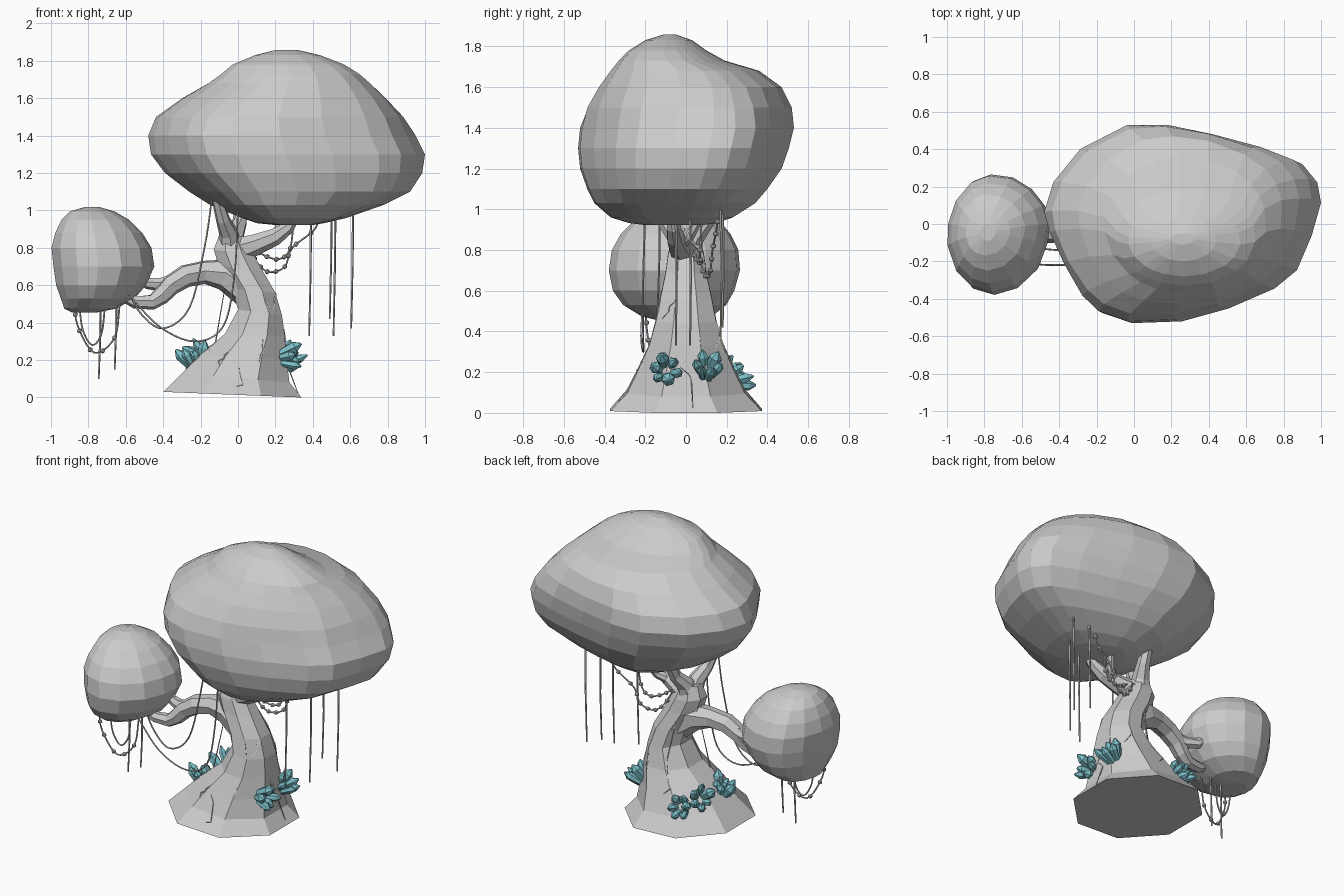
import bpy, bmesh, math, random
from mathutils import Vector, Matrix

if "Cube" in bpy.data.objects:
    bpy.data.objects.remove(bpy.data.objects["Cube"])

random.seed(4)


def finish(name, bm, mat=None):
    bmesh.ops.recalc_face_normals(bm, faces=bm.faces)
    me = bpy.data.meshes.new(name)
    bm.to_mesh(me)
    bm.free()
    ob = bpy.data.objects.new(name, me)
    bpy.context.collection.objects.link(ob)
    if mat:
        me.materials.append(mat)
    return ob


def loft(bm, rings):
    """Skin a stack of equal-length rings and cap both ends."""
    rows = [[bm.verts.new(p) for p in r] for r in rings]
    n = len(rows[0])
    for a, b in zip(rows, rows[1:]):
        for i in range(n):
            j = (i + 1) % n
            bm.faces.new((a[i], a[j], b[j], b[i]))
    bm.faces.new(rows[0])
    bm.faces.new(rows[-1])


def tube(bm, pts, radii, sides):
    """Tube along points, frame carried along the path."""
    pts = [Vector(p) for p in pts]
    u, rings = Vector((0.31, 0.9, 0.2)), []
    for i, p in enumerate(pts):
        d = (pts[min(i + 1, len(pts) - 1)] - pts[max(i - 1, 0)]).normalized()
        u = (u - d * u.dot(d)).normalized()
        v = d.cross(u)
        angles = [math.tau * k / sides for k in range(sides)]
        rings.append([p + (u * math.cos(a) + v * math.sin(a)) * radii[i] for a in angles])
    loft(bm, rings)


def smooth(pts, steps=5):
    """Catmull-Rom path through a few points."""
    p = [Vector(q) for q in pts]
    p = [2 * p[0] - p[1]] + p + [2 * p[-1] - p[-2]]
    out = []
    for a, b, c, d in zip(p, p[1:], p[2:], p[3:]):
        for s in range(steps):
            t = s / steps
            out.append(0.5 * (2 * b + (c - a) * t + (2 * a - 5 * b + 4 * c - d) * t * t
                              + (3 * b - a - 3 * c + d) * t ** 3))
    return out + [p[-2]]


def blob(name, outline, levels, roundness):
    """Fit a plan outline, eased towards an ellipse, to the x and y extents at each height."""
    lo = [min(p[i] for p in outline) for i in (0, 1)]
    hi = [max(p[i] for p in outline) for i in (0, 1)]
    unit = [Vector([2 * (p[i] - lo[i]) / (hi[i] - lo[i]) - 1 for i in (0, 1)]) for p in outline]
    bm = bmesh.new()
    rings = []
    for z, x0, x1, y0, y1 in levels:
        ring = [q.lerp(q.normalized(), roundness(z)) for q in unit]
        rings.append([((x0 + x1 + q.x * (x1 - x0)) / 2, (y0 + y1 + q.y * (y1 - y0)) / 2, z)
                      for q in ring])
    loft(bm, rings)
    return finish(name, bm)


# Large canopy
blob("large_canopy",
     [(-.48, .06), (-.43, .22), (-.28, .4), (-.02, .53), (.2, .53), (.45, .48), (.72, .41),
      (.9, .34), (.98, .24), (1, .13), (.95, -.05), (.87, -.24), (.75, -.34), (.5, -.45),
      (.25, -.52), (-.02, -.53), (-.18, -.475), (-.27, -.39), (-.37, -.22), (-.45, -.05)],
     [(.922, .2, .4, -.2, .08), (.932, .1, .46, -.28, .15), (.96, .02, .58, -.37, .23),
      (1.03, -.15, .78, -.45, .34), (1.1, -.26, .92, -.485, .4), (1.2, -.39, .985, -.52, .47),
      (1.3, -.465, 1, -.53, .505), (1.4, -.48, .95, -.52, .53), (1.5, -.44, .89, -.49, .52),
      (1.6, -.3, .8, -.43, .47), (1.68, -.16, .71, -.37, .36), (1.73, -.09, .65, -.33, .19),
      (1.78, -.03, .57, -.28, .1), (1.83, .09, .44, -.2, .03), (1.858, .2, .32, -.11, -.05)],
     lambda z: min(max((z - 1.4) / .3, 0), 1))

# Small side canopy
blob("small_canopy",
     [(-1, -.12), (-.99, 0), (-.95, .13), (-.87, .24), (-.77, .27), (-.65, .24), (-.55, .18),
      (-.47, .1), (-.44, 0), (-.48, -.1), (-.53, -.22), (-.63, -.32), (-.75, -.38),
      (-.87, -.36), (-.96, -.27)],
     [(.455, -.89, -.75, -.14, .03), (.475, -.93, -.65, -.22, .13), (.53, -.95, -.55, -.31, .2),
      (.6, -.975, -.49, -.36, .24), (.7, -.99, -.445, -.38, .268), (.8, -1, -.46, -.365, .26),
      (.88, -.98, -.51, -.32, .22), (.95, -.945, -.58, -.25, .16), (.995, -.9, -.66, -.17, .08),
      (1.018, -.82, -.74, -.09, 0)],
     lambda z: .6)

# Leaning eight-sided trunk: left x, left z, right x, right z, half depth
bm = bmesh.new()
rings = []
k = 1 / math.cos(math.pi / 8)
for x0, z0, x1, z1, ry in [(-.4, .03, .34, 0, .372), (-.3, .13, .275, .08, .29),
                           (-.2, .23, .26, .2, .235), (-.07, .34, .25, .33, .18),
                           (0, .47, .235, .44, .148), (-.03, .58, .2, .56, .125),
                           (-.1, .7, .13, .68, .1), (-.13, .79, .08, .77, .088),
                           (-.1, .87, .03, .86, .06)]:
    ring = []
    for i in range(8):
        a = math.pi / 8 + math.tau * i / 8
        t = math.cos(a) * k
        ring.append(((x0 + x1) / 2 + t * (x1 - x0) / 2, math.sin(a) * ry * k,
                     (z0 + z1) / 2 + t * (z1 - z0) / 2))
    rings.append(ring)
loft(bm, rings)
trunk = finish("trunk", bm)

# Branches
for name, pts, radii in [
    ("left_branch", [(.05, 0, .58), (-.07, 0, .66), (-.18, -.01, .67), (-.28, -.03, .65),
                     (-.36, -.04, .6), (-.41, -.05, .545), (-.46, -.06, .51),
                     (-.55, -.07, .51), (-.64, -.07, .56)],
     [.1, .088, .064, .062, .056, .05, .042, .035, .03]),
    ("left_branch_fork", [(-.33, -.04, .62), (-.41, -.02, .605), (-.48, .01, .61),
                          (-.56, .03, .67)], [.045, .038, .032, .03]),
    ("upper_back_branch", [(-.04, 0, .76), (-.02, .04, .87), (.01, .1, .94), (.02, .15, 1.04)],
     [.075, .055, .04, .035]),
    ("upper_left_branch", [(-.04, 0, .78), (-.05, -.05, .88), (-.08, -.11, .95),
                           (-.11, -.16, 1.06)], [.065, .052, .038, .03]),
    ("upper_right_branch", [(-.02, 0, .78), (.1, -.03, .82), (.2, -.05, .86), (.27, -.06, .91),
                            (.31, -.07, .99)], [.075, .058, .047, .035, .03]),
    ("right_twig", [(.13, -.03, .83), (.2, .02, .87), (.24, .07, .96)], [.035, .025, .02]),
]:
    bm = bmesh.new()
    tube(bm, pts, radii, 7)
    finish(name, bm)

# Straight hanging vines
for i, (x, y, top, low) in enumerate([(.39, -.05, 1, .33), (.5, .18, 1.03, .42),
                                      (.52, .02, 1.03, .33), (.615, .17, 1.06, .37),
                                      (-.735, -.08, .52, .1), (-.65, -.07, .55, .15)]):
    bm = bmesh.new()
    tube(bm, [(x, y, top), (x - .003, y + .004, (top + low) / 2), (x - .01, y, low)],
         [.007, .006, .005], 5)
    finish(f"hanging_vine_{i}", bm)

# Draped vines, some strung with beads
for i, (pts, beaded) in enumerate([
    ([(-.14, -.13, 1.06), (-.18, -.13, .8), (-.26, -.14, .48), (-.4, -.14, .37),
      (-.52, -.13, .45), (-.6, -.13, .6)], False),
    ([(.0, -.2, 1.02), (-.02, -.21, .65), (-.08, -.21, .38), (-.23, -.21, .3),
      (-.42, -.22, .38), (-.6, -.21, .57)], False),
    ([(-.85, -.12, .5), (-.83, -.12, .36), (-.78, -.11, .28), (-.73, -.1, .34),
      (-.71, -.1, .5)], False),
    ([(-.87, -.2, .52), (-.86, -.19, .39), (-.77, -.16, .24), (-.66, -.14, .32),
      (-.63, -.13, .52)], True),
    ([(.06, .06, .8), (.11, .08, .71), (.17, .1, .67), (.25, .12, .7), (.29, .13, .8),
      (.41, .15, .9), (.44, .16, 1)], True),
    ([(.08, .03, .8), (.14, .05, .76), (.22, .07, .74), (.28, .07, .8), (.3, .08, 1)], True),
]):
    path = smooth(pts)
    bm = bmesh.new()
    tube(bm, path, [.005] * len(path), 5)
    if beaded:
        for p in path[3:-3:3]:
            bmesh.ops.create_icosphere(bm, subdivisions=1, radius=.015,
                                       matrix=Matrix.Translation(p))
    finish(f"{'beaded' if beaded else 'draped'}_vine_{i}", bm)

# Crystal clusters: base point and main direction
teal = bpy.data.materials.new("crystal_teal")
teal.diffuse_color = (.2, .52, .58, 1)
teal.use_nodes = True
teal.node_tree.nodes["Principled BSDF"].inputs["Base Color"].default_value = teal.diffuse_color
for i, (base, main, count) in enumerate([((-.22, -.05, .17), (-.3, -.05, .9), 6),
                                         ((.23, -.1, .205), (1, 0, .1), 6),
                                         ((.24, .1, .19), (.8, .1, .6), 6),
                                         ((-.13, .21, .16), (-.2, 1, .3), 6),
                                         ((-.18, .13, .18), (-.7, .5, .5), 6)]):
    bm = bmesh.new()
    for c in range(count):
        # fan evenly around the main direction
        m = Vector(main).normalized()
        side = m.orthogonal().normalized()
        side.rotate(Matrix.Rotation(math.tau * c / count, 3, m))
        d = (m + side * random.uniform(.15, .5)).normalized()
        p = Vector(base) + side * .03
        size, r = random.uniform(.08, .14), random.uniform(.022, .034)
        tube(bm, [p, p + d * size * .7, p + d * size], [r * .7, r, r * .2], 6)
    finish(f"crystal_cluster_{i}", bm, teal)

# Jagged bark cracks snapped to the trunk surface
bm = bmesh.new()
for c in range(16):
    a = math.tau * (c + random.random() * .5) / 16
    z = random.uniform(.08, .6)
    path = []
    for s in range(5):
        p = Vector((.08 + .4 * math.cos(a), .4 * math.sin(a), z))
        path.append(trunk.closest_point_on_mesh(p)[1])
        a += random.uniform(-.12, .14)
        z += random.uniform(.02, .05)
    tube(bm, path, [.002, .004, .005, .004, .002], 4)
finish("bark_cracks", bm)
